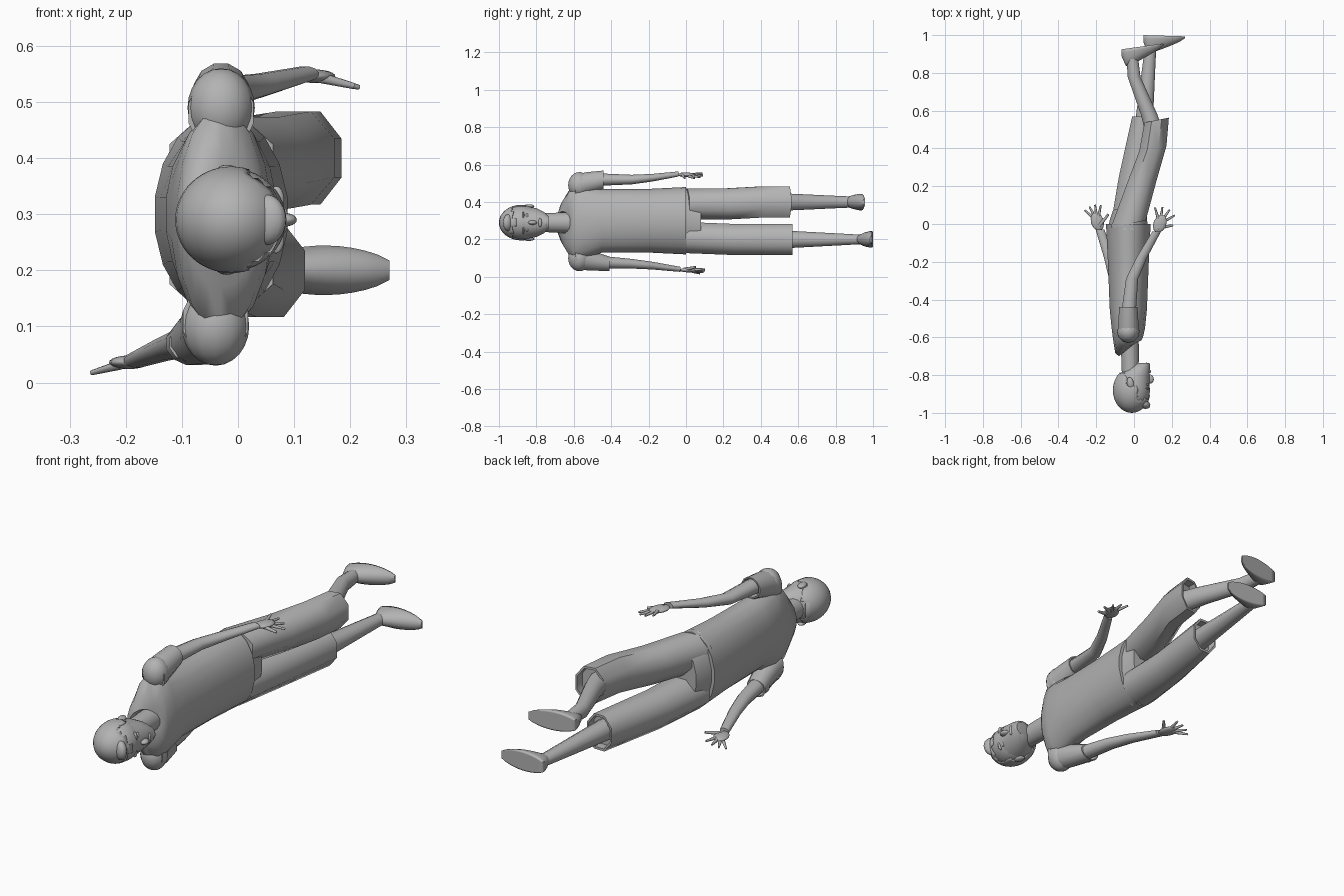
import bpy, bmesh, math
from mathutils import Vector, Matrix

cube = bpy.data.objects.get("Cube")
if cube:
    bpy.data.objects.remove(cube)

grey = bpy.data.materials.new("plain_grey")
colour = (.45, .45, .45, 1)
grey.use_nodes = True
grey.diffuse_color = colour
grey.node_tree.nodes["Principled BSDF"].inputs["Base Color"].default_value = colour

ALONG_X, ALONG_Y, UP = Vector((1, 0, 0)), Vector((0, 1, 0)), Vector((0, 0, 1))
MID = .29  # height of the body's centre line


def finish(name, bm):
    bmesh.ops.recalc_face_normals(bm, faces=bm.faces)
    mesh = bpy.data.meshes.new(name)
    bm.to_mesh(mesh)
    bm.free()
    mesh.materials.append(grey)
    mesh.shade_smooth()
    mesh.set_sharp_from_angle(angle=math.radians(50))
    obj = bpy.data.objects.new(name, mesh)
    bpy.context.collection.objects.link(obj)
    return obj


def skin(name, rings, axis, sides):
    """Join elliptical rings, each given as (centre, depth, width, skew)."""
    bm = bmesh.new()
    side = UP.cross(axis) * -1
    loops = []
    for centre, depth, width, skew in rings:
        loop = []
        for j in range(sides):
            angle = math.tau * (j + .5) / sides
            across = depth * math.cos(angle)
            offset = side * across + UP * width * math.sin(angle) + axis * skew * across
            loop.append(bm.verts.new(Vector(centre) + offset))
        loops.append(loop)
    for lower, upper in zip(loops, loops[1:]):
        for j in range(sides):
            k = (j + 1) % sides
            bm.faces.new((lower[j], lower[k], upper[k], upper[j]))
    bm.faces.new(loops[0])
    bm.faces.new(loops[-1])
    return finish(name, bm)


def tube(name, path, start, end, sides=12, axis=ALONG_Y, hem=False, skew=0):
    """Taper evenly from the start size to the end size; a hem turns inward."""
    points = [Vector(p) for p in path]
    start, end = Vector(start), Vector(end)
    length = (points[-1] - points[0]).length
    rings = []
    for p in points:
        size = start.lerp(end, (p - points[0]).length / length)
        rings.append((p, size.x, size.y, skew))
    if hem:
        inner = end * .87
        rings.append((points[-1], inner.x, inner.y, skew))
        rings.append((points[-1] - axis * .04, inner.x, inner.y, skew))
    return skin(name, rings, axis, sides)


def blob(name, centre, size, turn=0, detail=12, cut=None):
    bm = bmesh.new()
    place = Matrix.Translation(centre) @ Matrix.Rotation(turn, 4, "Z") @ Matrix.Diagonal((*size, 1))
    bmesh.ops.create_uvsphere(bm, u_segments=detail, v_segments=detail, radius=1, matrix=place)
    if cut:
        removed = [f for f in bm.faces if cut(f.calc_center_median())]
        bmesh.ops.delete(bm, geom=removed, context="FACES")
    return finish(name, bm)


# Shirt body: distance along, depth, width and skew, starting inside the sloping neckline
shirt = [(-.63, .04, .05, .8), (-.66, .05, .06, .8), (-.65, .07, .12, .5), (-.61, .08, .2, .2),
         (-.55, .09, .2, 0), (-.45, .1, .17, 0), (-.2, .11, .17, 0), (0, .12, .18, 0)]
skin("shirt_body", [((-.03, y, MID + .01 * (y > -.5)), depth, width, skew)
                    for y, depth, width, skew in shirt], ALONG_Y, 18)

# Sleeves, each with a rounded shoulder
tube("left_sleeve", [(-.03, -.59, .48), (-.03, -.53, .5), (-.03, -.44, .52)],
     (.06, .07), (.05, .05), hem=True)
tube("right_sleeve", [(-.04, -.59, .11), (-.05, -.52, .09), (-.08, -.41, .07)],
     (.06, .07), (.05, .04), hem=True)
blob("left_shoulder", (-.03, -.57, .49), (.06, .06, .07))
blob("right_shoulder", (-.04, -.57, .1), (.06, .06, .07))

# Bare arms
LEFT_WRIST, RIGHT_WRIST = Vector((.12, -.04, .55)), Vector((-.18, -.03, .04))
tube("left_arm", [(-.03, -.48, .52), (-.01, -.29, .52), (.04, -.18, .53), LEFT_WRIST],
     (.04, .035), (.024, .014))
tube("right_arm", [(-.07, -.47, .08), (-.1, -.29, .07), (-.13, -.18, .06), RIGHT_WRIST],
     (.04, .035), (.024, .014))


# Hands: a flat palm, four fanned fingers and a thumb on the forward side
def hand(side, wrist, heading, spread, lean):
    def step(origin, degrees, distance):
        x = distance * math.cos(math.radians(degrees))
        y = distance * math.sin(math.radians(degrees))
        return origin + Vector((x, y, lean * x))

    palm = step(wrist, heading, .045)
    blob(side + "_palm", palm, (.05, .034, .012), math.radians(heading))

    def finger(name, root, tip, thickness):
        direction = tip - root
        bm = bmesh.new()
        turn = direction.to_track_quat("Z", "Y").to_matrix().to_4x4()
        place = Matrix.Translation((root + tip) / 2) @ turn
        bmesh.ops.create_cone(bm, cap_ends=True, segments=8, radius1=thickness,
                              radius2=thickness / 2, depth=direction.length, matrix=place)
        finish(f"{side}_{name}", bm)

    for i, name in enumerate(("index_finger", "middle_finger", "ring_finger", "little_finger")):
        angle = heading + spread * (i - 1.5)
        finger(name, step(palm, angle, .02), step(palm, angle, .09), .009)
    finger("thumb", step(wrist, heading, .02), step(palm, heading - 75, .07), .011)


hand("left", LEFT_WRIST, 68, 26, -.25)
hand("right", RIGHT_WRIST, 108, 20, .28)

# Trousers
tube("trouser_seat", [(-.03, -.03, .3), (-.03, .02, .3), (-.02, .08, .3)],
     (.11, .18), (.09, .15), 16)
tube("left_trouser_leg", [(-.03, 0, .39), (.04, .22, .39), (.1, .4, .4), (.12, .55, .4)],
     (.1, .09), (.07, .09), 8, hem=True, skew=.2)
tube("right_trouser_leg", [(-.03, 0, .21), (0, .25, .2), (.055, .57, .2)],
     (.1, .09), (.07, .09), 8, hem=True)

# Shins
tube("left_shin", [(.11, .48, .4), (.08, .58, .4), (0, .78, .4), (-.01, .9, .4)],
     (.05, .05), (.03, .03))
tube("right_shin", [(.05, .51, .2), (.06, .62, .2), (.08, .85, .2), (.09, .96, .2)],
     (.05, .05), (.03, .025))


# Shoes: a tall heel thinning to a rounded toe, pressed flat along the sole
def shoe(name, heel, slope, z):
    length, slices = .22, 10
    rings = []
    for i in range(slices + 1):
        f = i / slices
        depth = .1 * min(1, .3 + 6 * f) * (1 - f) ** .8 + .01
        width = .045 * math.sqrt(math.sin(math.pi * (.1 + .85 * f)))
        rings.append(((heel.x + length * f, heel.y + slope * length * f, z), depth, width, 0))
    obj = skin(name, rings, ALONG_X, 16)
    for v in obj.data.vertices:
        v.co.y = min(v.co.y, heel.y + slope * (v.co.x - heel.x))


shoe("left_shoe", Vector((-.065, .925)), .14, .4)
shoe("right_shoe", Vector((.05, 1)), -.03, .2)

# Neck, skull and jaw
tube("neck", [(-.025, -.6, MID), (-.02, -.7, MID), (-.02, -.8, MID)],
     (.05, .055), (.045, .05), 14, skew=.4)
blob("skull", (-.012, -.88, MID), (.097, .116, .092), detail=20)
jaw = [(-.01, -.87, .093, .09), (0, -.8, .084, .078), (.025, -.76, .06, .058), (.045, -.735, .038, .034)]
skin("jaw", [((x, y, MID), depth, width, 0) for x, y, depth, width in jaw], ALONG_Y, 20)


# Hair cap, cut back around the face
def face_area(c):
    fringe = -.91 - abs(c.z - MID) / 3
    return (c.x > .02 and c.y > fringe) or (c.x > -.04 and c.y > -.86) or c.y > -.79


hair = blob("hair", (-.012, -.88, MID), (.1, .12, .095), detail=28, cut=face_area)
hair.modifiers.new("thickness", "SOLIDIFY").thickness = .005
blob("hair_fringe", (.05, -.95, MID), (.04, .025, .045), -.5)

# Facial features
blob("nose", (.083, -.82, MID), (.022, .025, .012), .3)
blob("lips", (.08, -.78, MID), (.01, .01, .024))
blob("chin", (.066, -.75, MID), (.02, .016, .026))
for side, sign in (("left", 1), ("right", -1)):
    blob(side + "_eye", (.068, -.85, MID + sign * .034), (.01, .008, .016))
    blob(side + "_brow", (.068, -.87, MID + sign * .036), (.014, .006, .024))
    blob(side + "_ear", (-.02, -.84, MID + sign * .088), (.018, .03, .01), .2)
